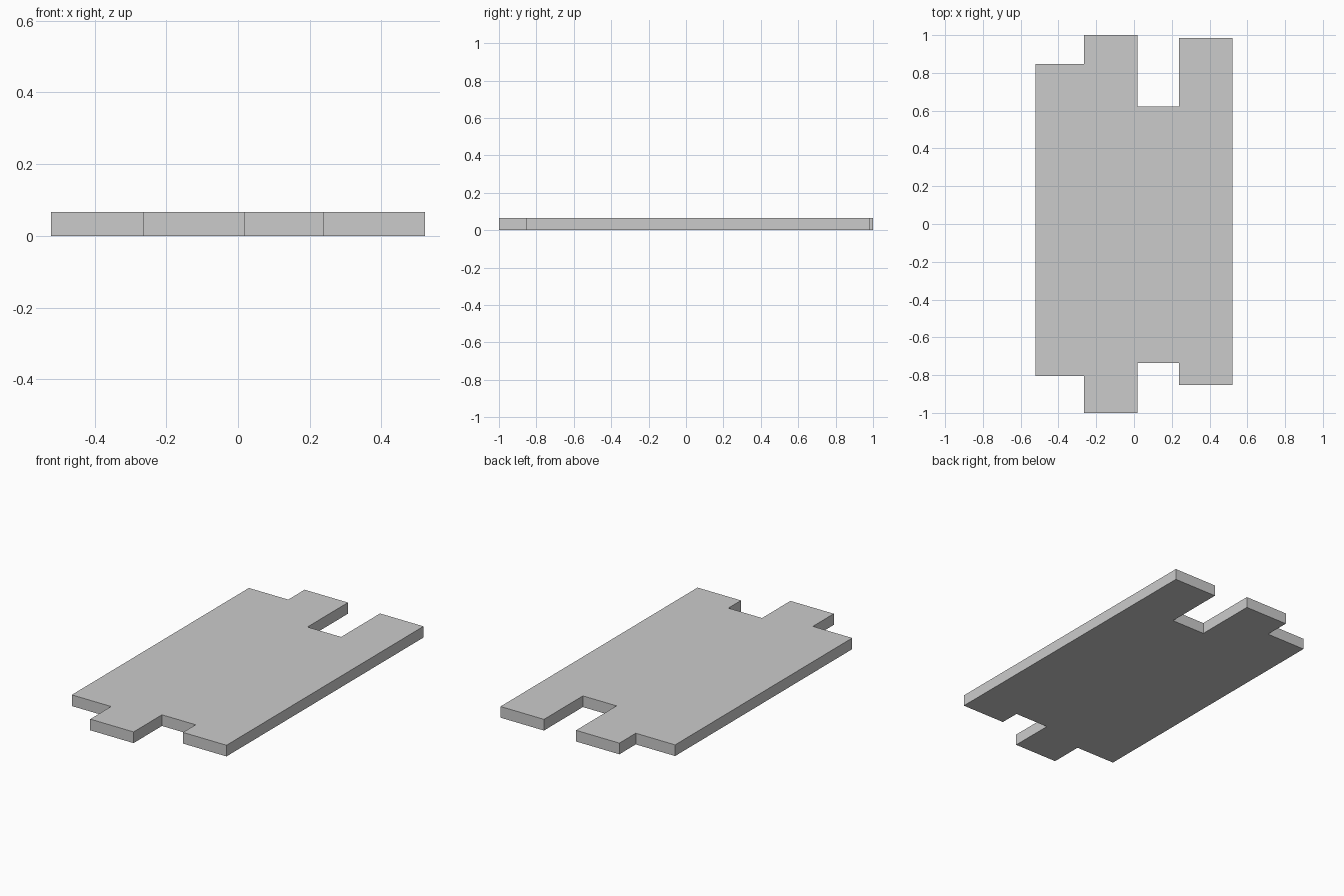
import bpy, bmesh

if "Cube" in bpy.data.objects:
    bpy.data.objects.remove(bpy.data.objects["Cube"])

THICKNESS = 0.066

# Four merged strips: (left x, right x, front y, back y)
strips = [
    (-0.522, -0.265, -0.805, 0.847),
    (-0.265, 0.018, -1.0, 1.0),
    (0.018, 0.238, -0.735, 0.622),
    (0.238, 0.522, -0.853, 0.985),
]

# Stepped outline: along the front edge, then back along the rear edge
front = [(x, y0) for x0, x1, y0, y1 in strips for x in (x0, x1)]
back = [(x, y1) for x0, x1, y0, y1 in reversed(strips) for x in (x1, x0)]

# Flat slab extruded from the outline
bm = bmesh.new()
base = bm.faces.new([bm.verts.new((x, y, 0)) for x, y in front + back])
top = bmesh.ops.extrude_face_region(bm, geom=[base], use_keep_orig=True)["geom"]
bmesh.ops.translate(bm, vec=(0, 0, THICKNESS),
                    verts=[v for v in top if isinstance(v, bmesh.types.BMVert)])
bmesh.ops.recalc_face_normals(bm, faces=bm.faces)

mesh = bpy.data.meshes.new("stepped_slab")
bm.to_mesh(mesh)
bm.free()
slab = bpy.data.objects.new("stepped_slab", mesh)
bpy.context.collection.objects.link(slab)
